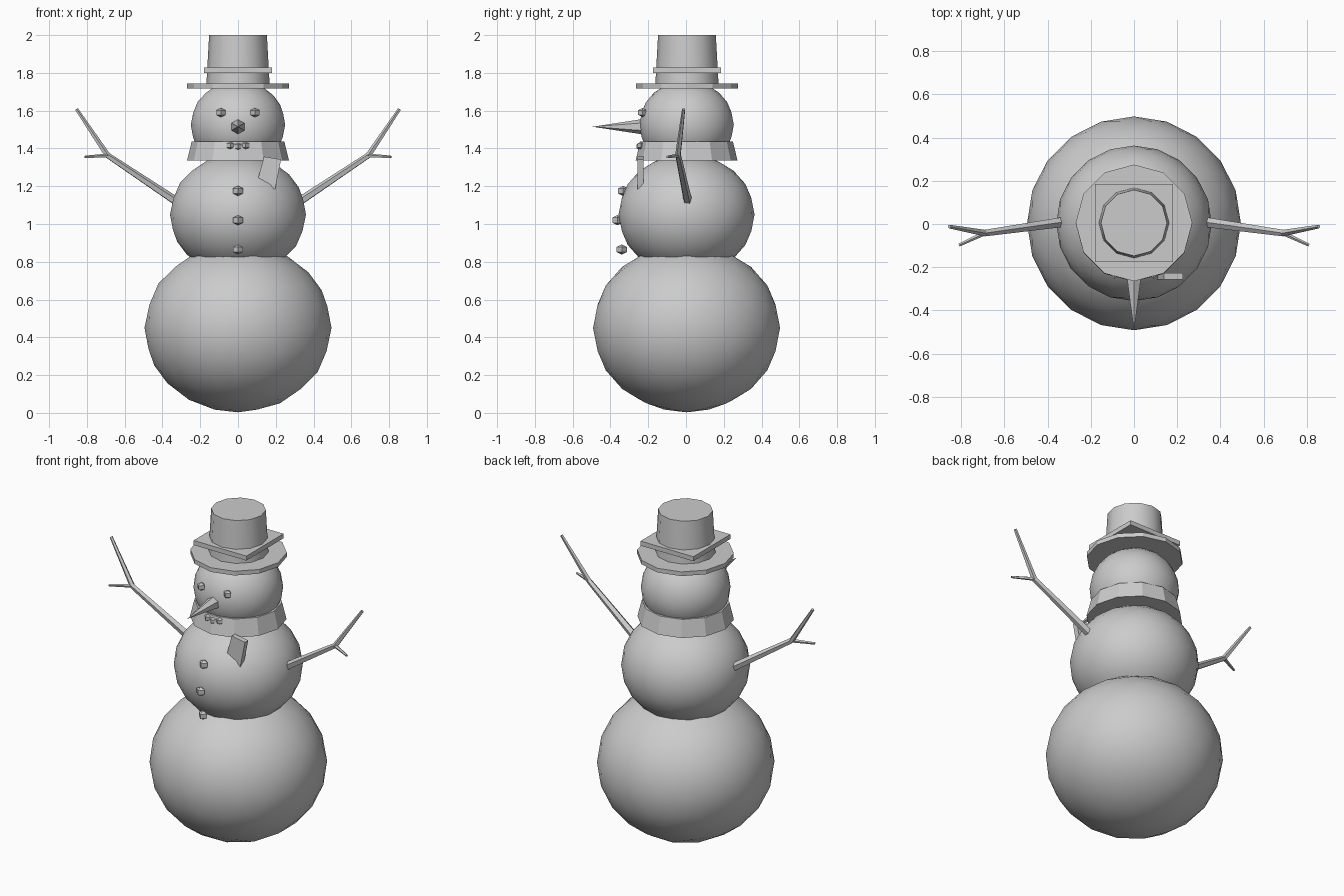
import bpy, bmesh, math
from mathutils import Vector

cube = bpy.data.objects.get("Cube")
if cube:
    bpy.data.objects.remove(cube)

grey = bpy.data.materials.new("plain grey")
grey.use_nodes = True
grey.diffuse_color = (0.6, 0.6, 0.6, 1)
grey.node_tree.nodes["Principled BSDF"].inputs["Base Color"].default_value = (0.6, 0.6, 0.6, 1)


def finish(name, smooth=False):
    ob = bpy.context.object
    ob.name = name
    ob.data.materials.append(grey)
    if smooth:
        bpy.ops.object.shade_smooth_by_angle(angle=math.radians(40))
    return ob


def ball(name, loc, size, detail=3):
    bpy.ops.mesh.primitive_ico_sphere_add(subdivisions=detail, radius=1, location=loc)
    bpy.context.object.scale = size
    return finish(name, True)


def gem(name, loc, r):
    # Octahedron: a four-sided, two-ring sphere
    bpy.ops.mesh.primitive_uv_sphere_add(segments=4, ring_count=2, radius=r, location=loc)
    bpy.context.object.scale.z = 0.87
    return finish(name)


def frustum(name, a, b, r1, r2, sides, smooth=False):
    a, b = Vector(a), Vector(b)
    bpy.ops.mesh.primitive_cone_add(vertices=sides, radius1=r1, radius2=r2,
                                    depth=(b - a).length, location=(a + b) / 2)
    ob = bpy.context.object
    if abs((b - a).normalized().z) < 0.999:
        ob.rotation_euler = (b - a).to_track_quat('Z', 'Y').to_euler()
    return finish(name, smooth)


# Snow body
ball("lower_body", (0, 0.003, 0.45), (0.495, 0.495, 0.447))
ball("middle_body", (0, 0.003, 1.05), (0.36, 0.36, 0.322))
ball("head", (0, 0.003, 1.525), (0.25, 0.25, 0.236))

# Hat
frustum("hat_brim", (0, 0.005, 1.717), (0, 0.005, 1.743), 0.27, 0.27, 12)
frustum("hat_crown", (0, 0.005, 1.73), (0, 0.005, 2.0), 0.168, 0.153, 12, True)
bpy.ops.mesh.primitive_cube_add(size=1, location=(0, 0.005, 1.814))
bpy.context.object.scale = (0.36, 0.36, 0.028)
finish("hat_band")

# Scarf wrap and hanging tail
frustum("scarf", (0, 0.003, 1.335), (0, 0.003, 1.438), 0.27, 0.245, 12)
bm = bmesh.new()
outline = [(0.138, 1.357), (0.106, 1.241), (0.196, 1.183), (0.228, 1.342)]
front = bm.faces.new([bm.verts.new((x, -0.258, z)) for x, z in outline])
back = bmesh.ops.extrude_face_region(bm, geom=[front])["geom"]
bmesh.ops.translate(bm, vec=(0, 0.032, 0),
                    verts=[v for v in back if isinstance(v, bmesh.types.BMVert)])
bmesh.ops.recalc_face_normals(bm, faces=bm.faces)
mesh = bpy.data.meshes.new("scarf_tail")
bm.to_mesh(mesh)
bm.free()
mesh.materials.append(grey)
bpy.context.collection.objects.link(bpy.data.objects.new("scarf_tail", mesh))

# Face and buttons
frustum("nose", (0, -0.2, 1.515), (0, -0.495, 1.515), 0.045, 0, 6)
for side, s in (("left", 1), ("right", -1)):
    gem(side + "_eye", (0.09 * s, -0.23, 1.59), 0.028)
for i in range(-1, 2):
    gem("mouth_stone", (0.04 * i, -0.242 + 0.005 * abs(i), 1.41 + 0.005 * abs(i)), 0.024)
for y, z in ((-0.333, 1.175), (-0.363, 1.02), (-0.34, 0.865)):
    gem("button", (0, y, z), 0.031)

# Stick arms: forearm, long finger and short twig
for side, s in (("left", 1), ("right", -1)):
    shoulder = (0.335 * s, 0.008, 1.125)
    elbow = (0.69 * s, -0.042, 1.362)
    tip = (0.855 * s, -0.012, 1.608)
    twig = (0.81 * s, -0.098, 1.355)
    frustum(side + "_arm", shoulder, elbow, 0.024, 0.016, 5)
    frustum(side + "_finger", elbow, tip, 0.016, 0.009, 5)
    frustum(side + "_twig", elbow, twig, 0.011, 0.007, 5)
